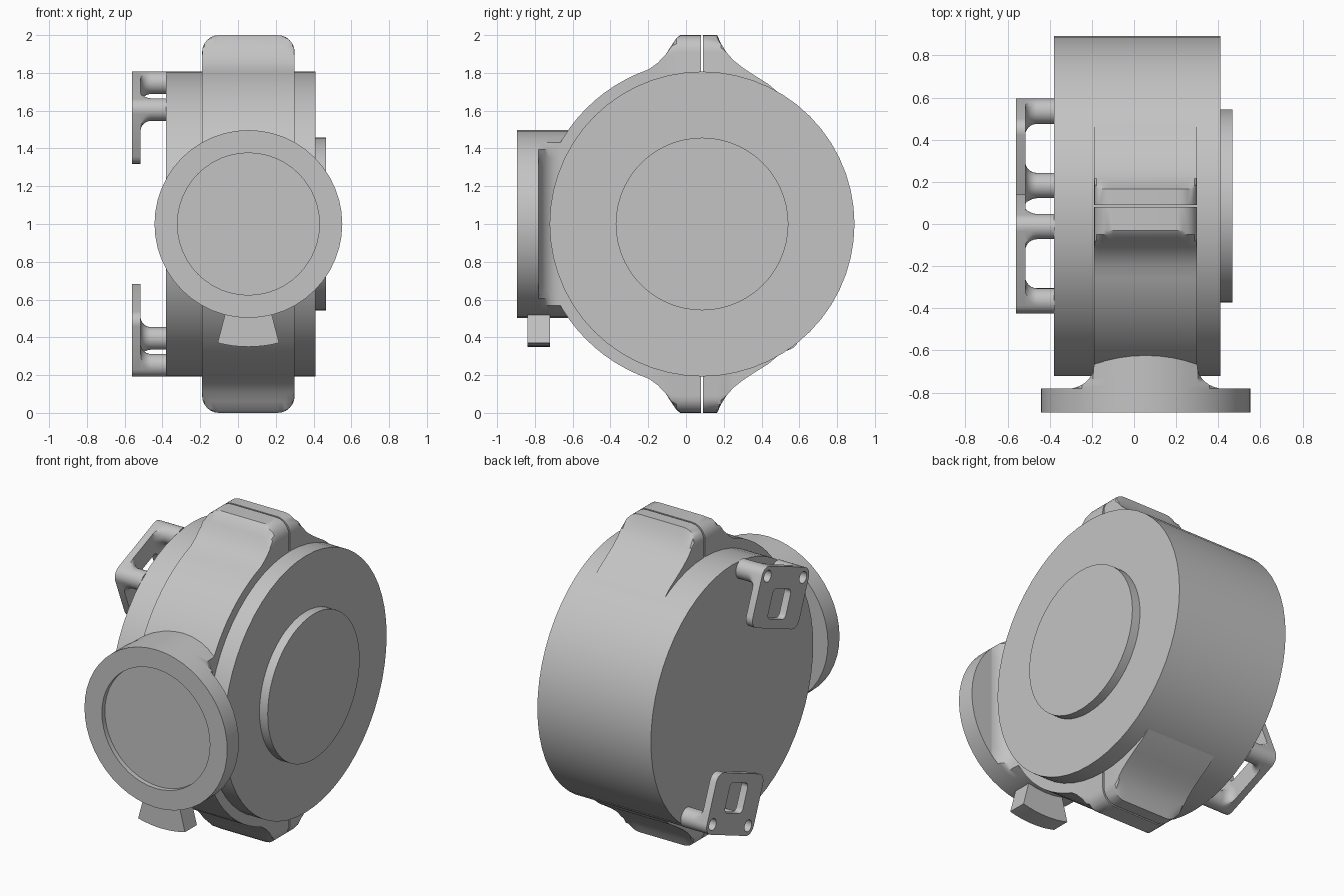
import bpy, bmesh
from math import sin, cos, pi, sqrt, radians
from mathutils import Vector

cube = bpy.data.objects.get("Cube")
if cube:
    bpy.data.objects.remove(cube, do_unlink=True)

grey = bpy.data.materials.new("plain grey")
grey.use_nodes = True
COLOUR = (0.55, 0.55, 0.55, 1)
grey.diffuse_color = COLOUR
grey.node_tree.nodes["Principled BSDF"].inputs["Base Color"].default_value = COLOUR

CY, CZ = 0.085, 1.0        # drum axis
PX = 0.055                 # port axis
R, PORT_R = 0.807, 0.497
X0, X1 = -0.19, 0.30       # clamp band sides


def finish(name, mesh):
    obj = bpy.data.objects.new(name, mesh)
    bpy.context.collection.objects.link(obj)
    mesh.materials.clear()
    mesh.materials.append(grey)
    bpy.ops.object.select_all(action="DESELECT")
    obj.select_set(True)
    bpy.context.view_layer.objects.active = obj
    bpy.ops.object.shade_smooth_by_angle(angle=radians(32))
    return obj


def loft(name, rings, caps=True):
    """Skin a list of equal-length closed rings."""
    bm = bmesh.new()
    vs = [[bm.verts.new(p) for p in ring] for ring in rings]
    n = len(rings[0])
    for a, b in zip(vs, vs[1:]):
        for i in range(n):
            j = (i + 1) % n
            bm.faces.new((a[i], a[j], b[j], b[i]))
    if caps:
        bm.faces.new(vs[0][::-1])
        bm.faces.new(vs[-1])
    bmesh.ops.recalc_face_normals(bm, faces=bm.faces)
    mesh = bpy.data.meshes.new(name)
    bm.to_mesh(mesh)
    bm.free()
    return finish(name, mesh)


def angles(n):
    return [2 * pi * i / n for i in range(n)]


def x_ring(x, r, n=56):
    return [(x, CY + r * cos(a), CZ + r * sin(a)) for a in angles(n)]


def y_ring(y, r, w=9, n=48):
    """Circle about the port axis, trimmed to half width w."""
    return [(PX + max(-w, min(w, r * cos(a))), y, CZ + r * sin(a)) for a in angles(n)]


# Drum and its raised side disc
loft("drum", [x_ring(-0.38, R), x_ring(0.41, R)])
loft("side_disc", [x_ring(0.40, 0.457), x_ring(0.467, 0.457)])


# Clamp band halves with flared lugs, rounded at the lug corners
def band(name, upper):
    outline = upper + [(y, -z) for y, z in reversed(upper)]
    c = 0.09
    steps = [i * pi / 12 for i in range(7)]
    slices = [(X0 + c * (1 - cos(t)), 1 - c + c * sin(t)) for t in steps]
    slices += [(X1 - c * (1 - cos(t)), 1 - c + c * sin(t)) for t in reversed(steps)]
    loft(name, [[(x, y, CZ + max(-h, min(h, z))) for y, z in outline] for x, h in slices])


FRONT_R = 0.866
front = [(0.08, 1.0), (-0.03, 1.0), (-0.05, 0.985), (-0.08, 0.94), (-0.11, 0.894), (-0.15, 0.853)]
front += [(CY - FRONT_R * sin(a), FRONT_R * cos(a))
          for a in [radians(19 + 4.4 * i) for i in range(16)]]
band("front_band", front)
back = [(0.09, 1.0), (0.165, 1.0), (0.185, 0.955), (0.215, 0.908), (0.25, 0.868),
        (0.30, 0.828), (0.36, 0.788), (0.434, 0.742), (0.52, 0.67)]
band("back_band", back)

# Front port: recessed flange and a neck that flares out from the band
loft("port_flange", [y_ring(-0.78, PORT_R), y_ring(-0.895, PORT_R),
                     y_ring(-0.895, 0.376), y_ring(-0.865, 0.376)])
neck = [y_ring(-0.55, PORT_R, 0.245)]
for i in range(9):
    t = i * pi / 16
    neck.append(y_ring(-0.67 - 0.112 * sin(t), PORT_R, 0.245 + 0.13 * (1 - cos(t))))
loft("port_neck", neck)

# Tab below the port
fan = [radians(-14.5 + 29 * i / 8) for i in range(9)]
sector = [(r * sin(a), -r * cos(a)) for r, seq in ((0.47, fan), (0.65, fan[::-1])) for a in seq]
loft("port_tab", [[(PX + u, y, CZ + v) for u, v in sector] for y in (-0.838, -0.72)])

# Side brackets: u runs along the rim, v outwards, each turned about the drum axis
HALF, V0, V1 = 0.25, 0.425, 0.79
BOSS_R, BOSS_U, BOSS_V, HOLE_R = 0.06, 0.19, 0.73, 0.036
TILT = radians(22)


def place(x, u, v, turn):
    a = TILT + turn
    return Vector((x, CY + u * cos(a) - v * sin(a), CZ + v * cos(a) + u * sin(a)))


def rounded(u0, u1, v0, v1, r):
    pts = []
    for k, (cu, cv) in enumerate(((u1 - r, v1 - r), (u0 + r, v1 - r), (u0 + r, v0 + r), (u1 - r, v0 + r))):
        for i in range(7):
            a = k * pi / 2 + i * pi / 12
            pts.append((cu + r * cos(a), cv + r * sin(a)))
    return pts


def plate(name, turn):
    curve = bpy.data.curves.new(name, "CURVE")
    curve.dimensions = "2D"
    curve.fill_mode = "BOTH"
    curve.extrude = 0.0225
    loops = [rounded(-HALF, HALF, V0, V1, BOSS_R), rounded(-0.095, 0.095, 0.48, 0.66, 0.03)]
    for s in (-1, 1):
        loops.append([(s * BOSS_U + HOLE_R * cos(a), BOSS_V + HOLE_R * sin(a)) for a in angles(20)])
    for pts in loops:
        spline = curve.splines.new("POLY")
        spline.points.add(len(pts) - 1)
        for p, (u, v) in zip(spline.points, pts):
            p.co = (u, v, 0, 1)
        spline.use_cyclic_u = True
    tmp = bpy.data.objects.new(name + "_curve", curve)
    bpy.context.collection.objects.link(tmp)
    mesh = bpy.data.meshes.new_from_object(tmp.evaluated_get(bpy.context.evaluated_depsgraph_get()))
    bpy.data.objects.remove(tmp, do_unlink=True)
    for vert in mesh.vertices:
        u, v, d = vert.co
        vert.co = place(-0.5375 + d, u, v, turn)
    finish(name, mesh)


def boss(name, side, turn):
    def ring(x, r):
        pts = []
        for a in angles(28):
            du, dv = cos(a), sin(a)
            rr = min(r, BOSS_R) if du * side > -0.01 and dv > -0.01 else r
            u = max(-HALF, min(HALF, side * BOSS_U + rr * du))
            pts.append(place(x, u, min(V1, BOSS_V + rr * dv), turn))
        return pts
    rings = []
    for i in range(7):       # fillet into the plate
        t = i * pi / 12
        rings.append(ring(-0.516 + 0.055 * (1 - cos(t)), BOSS_R + 0.055 * (1 - sin(t))))
    rings += [ring(-0.378, BOSS_R), ring(-0.378, HOLE_R), ring(-0.516, HOLE_R)]
    loft(name, rings, caps=False)


for label, turn in (("upper", 0), ("lower", pi)):
    plate(label + "_bracket_plate", turn)
    for side, tag in ((-1, "a"), (1, "b")):
        boss(f"{label}_bracket_boss_{tag}", side, turn)
